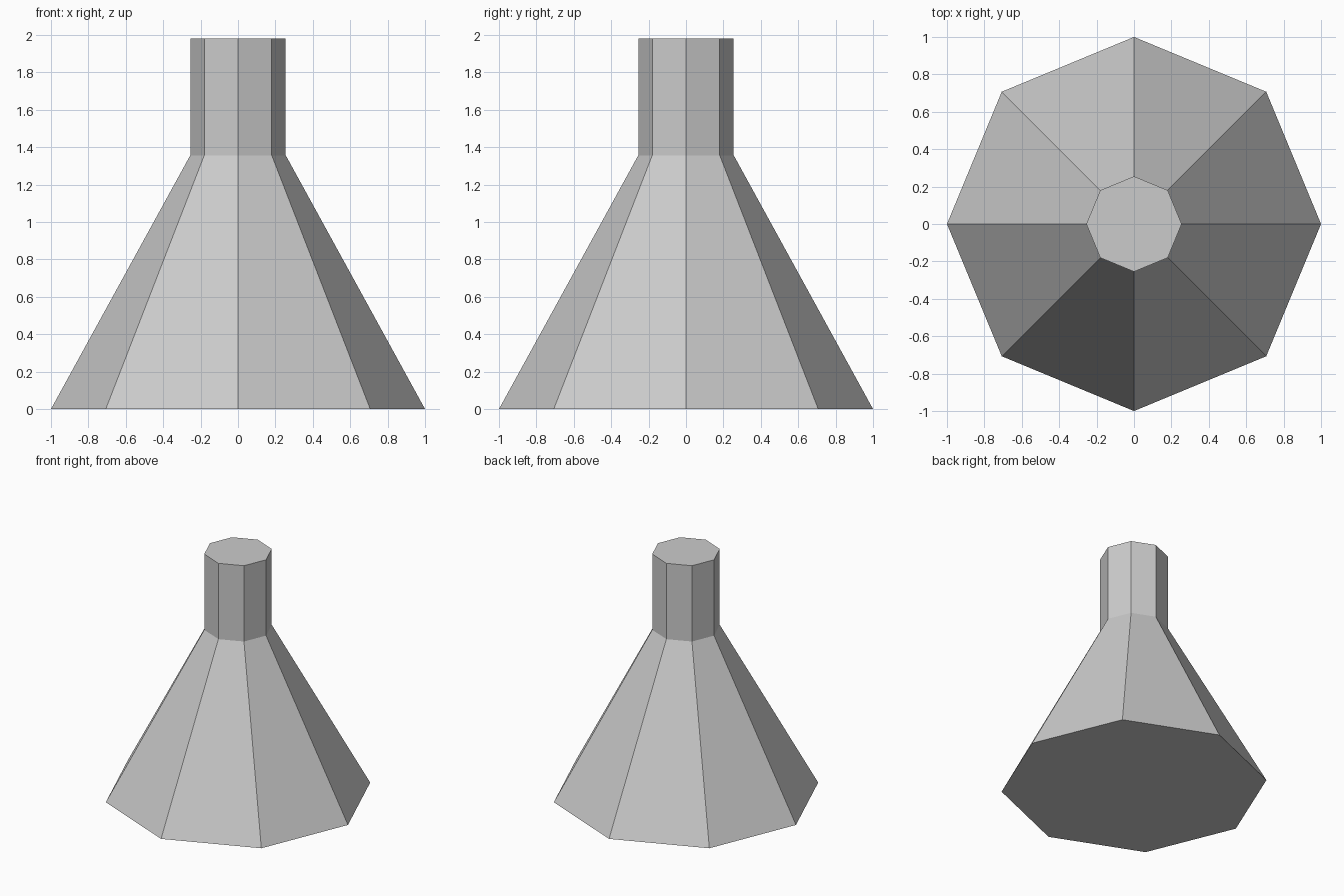
import bpy, bmesh
from math import cos, sin, tau

if "Cube" in bpy.data.objects:
    bpy.data.objects.remove(bpy.data.objects["Cube"])

SIDES = 8
PROFILE = [(1.0, 0.0), (0.255, 1.357), (0.255, 1.98)]  # (radius, height)

bm = bmesh.new()

# Octagonal rings with corners on the x and y axes
rings = [[bm.verts.new((r * cos(tau * i / SIDES), r * sin(tau * i / SIDES), z))
          for i in range(SIDES)] for r, z in PROFILE]

# Sloping body and straight neck
for low, high in zip(rings, rings[1:]):
    for i in range(SIDES):
        j = (i + 1) % SIDES
        bm.faces.new((low[i], low[j], high[j], high[i]))

# Flat base and top
bm.faces.new(rings[0][::-1])
bm.faces.new(rings[-1])

mesh = bpy.data.meshes.new("flask_body")
bm.to_mesh(mesh)
bm.free()
bpy.context.collection.objects.link(bpy.data.objects.new("flask_body", mesh))
